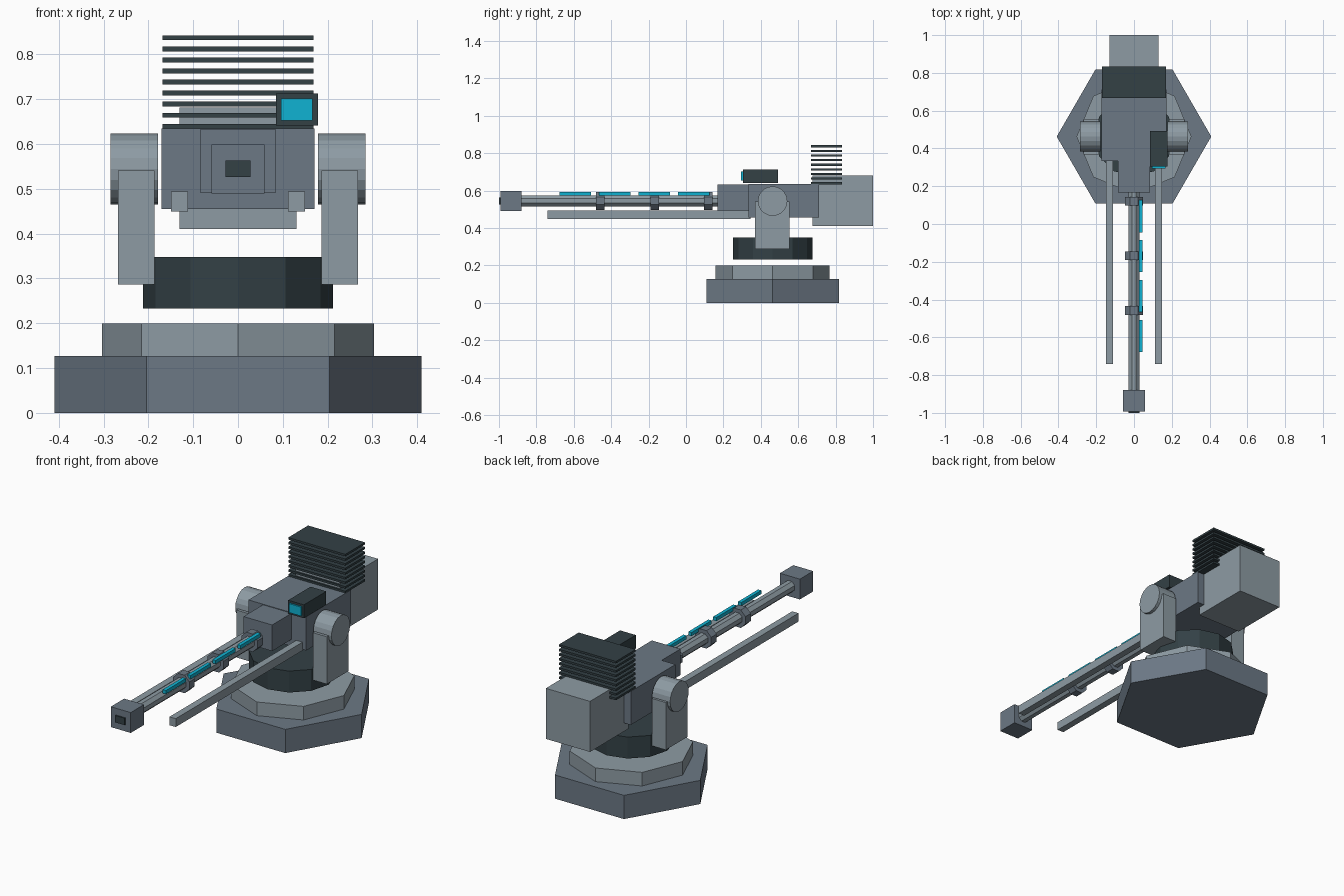
import bpy
from math import pi

if "Cube" in bpy.data.objects:
    bpy.data.objects.remove(bpy.data.objects["Cube"], do_unlink=True)


def material(name, rgb):
    m = bpy.data.materials.new(name)
    m.use_nodes = True
    m.diffuse_color = (*rgb, 1)
    node = next(n for n in m.node_tree.nodes if n.type == "BSDF_PRINCIPLED")
    node.inputs["Base Color"].default_value = (*rgb, 1)
    node.inputs["Roughness"].default_value = 0.7
    return m


STEEL = material("slate steel", (0.15, 0.19, 0.235))
LIGHT = material("light steel", (0.27, 0.33, 0.37))
DARK = material("dark metal", (0.033, 0.052, 0.06))
GLOW = material("cyan glow", (0.005, 0.45, 0.65))


def finish(name, mat):
    ob = bpy.context.object
    ob.name = name
    ob.data.materials.append(mat)
    return ob


def box(name, mat, x, y, z):
    """Box from (min, max) ranges along each axis."""
    lo, hi = zip(x, y, z)
    bpy.ops.mesh.primitive_cube_add(size=1, location=[(a + b) / 2 for a, b in zip(lo, hi)])
    ob = finish(name, mat)
    ob.scale = [b - a for a, b in zip(lo, hi)]
    bpy.ops.object.transform_apply(location=False, rotation=False, scale=True)
    return ob


def prism(name, mat, sides, radius, depth, centre, axis="Z", turn=0):
    """Regular prism along an axis; turn spins it about that axis."""
    bpy.ops.mesh.primitive_cylinder_add(vertices=sides, radius=radius, depth=depth)
    ob = finish(name, mat)
    ob.rotation_euler.z = turn
    bpy.ops.object.transform_apply(location=False, rotation=True, scale=False)
    ob.rotation_euler = {"X": (0, pi / 2, 0), "Y": (pi / 2, 0, 0), "Z": (0, 0, 0)}[axis]
    ob.location = centre
    return ob


PIVOT = 0.463   # turning centre along y
BORE = 0.545    # height of the barrel axis

# Pedestal
prism("base_plinth", STEEL, 6, 0.409, 0.127, (0, PIVOT, 0.0635), turn=pi / 6)
prism("base_step", LIGHT, 8, 0.304, 0.073, (0, PIVOT, 0.1635))
prism("turntable", DARK, 12, 0.212, 0.115, (0, PIVOT, 0.2905))

# Yoke arms, trunnions and guide rails on both sides
for side, s in (("left", 1), ("right", -1)):
    def span(a, b):
        return sorted((s * a, s * b))
    box(side + "_yoke_arm", LIGHT, span(0.186, 0.268), (0.369, 0.554), (0.287, 0.541))
    prism(side + "_trunnion", LIGHT, 20, 0.079, 0.107, (s * 0.2315, PIVOT, 0.544), "X")
    box(side + "_guide_rail", LIGHT, span(0.112, 0.149), (-0.74, 0.345), (0.449, 0.494))

# Gun housing
box("receiver", STEEL, (-0.171, 0.171), (0.333, 0.712), (0.455, 0.635))
box("mantlet", STEEL, (-0.085, 0.085), (0.168, 0.34), (0.492, 0.632))
box("counterweight", LIGHT, (-0.131, 0.131), (0.676, 1.0), (0.41, 0.681))

# Cooling fins
for i in range(9):
    z = 0.6395 + i * 0.0247
    box(f"cooling_fin_{i + 1}", DARK, (-0.169, 0.169), (0.667, 0.835), (z - 0.0055, z + 0.0055))

# Sight
box("sight_housing", DARK, (0.085, 0.178), (0.304, 0.493), (0.641, 0.713))
box("sight_lens", GLOW, (0.096, 0.166), (0.295, 0.31), (0.653, 0.701))

# Barrel, collars and muzzle
prism("barrel", LIGHT, 8, 0.031, 1.1, (0, -0.36, BORE), "Y", pi / 8)
for i, y in enumerate((-0.458, -0.168, 0.12)):
    prism(f"barrel_collar_{i + 1}", STEEL, 8, 0.052, 0.046, (0, y, BORE), "Y", pi / 8)
box("muzzle_block", STEEL, (-0.059, 0.059), (-0.993, -0.88), (0.49, 0.599))
box("muzzle_opening", DARK, (-0.028, 0.028), (-1.0, -0.985), (0.526, 0.563))

# Glowing strips beside the barrel
for i in range(4):
    y = -0.592 + i * 0.211
    box(f"glow_strip_{i + 1}", GLOW, (0.027, 0.046), (y - 0.085, y + 0.085), (0.574, 0.593))
